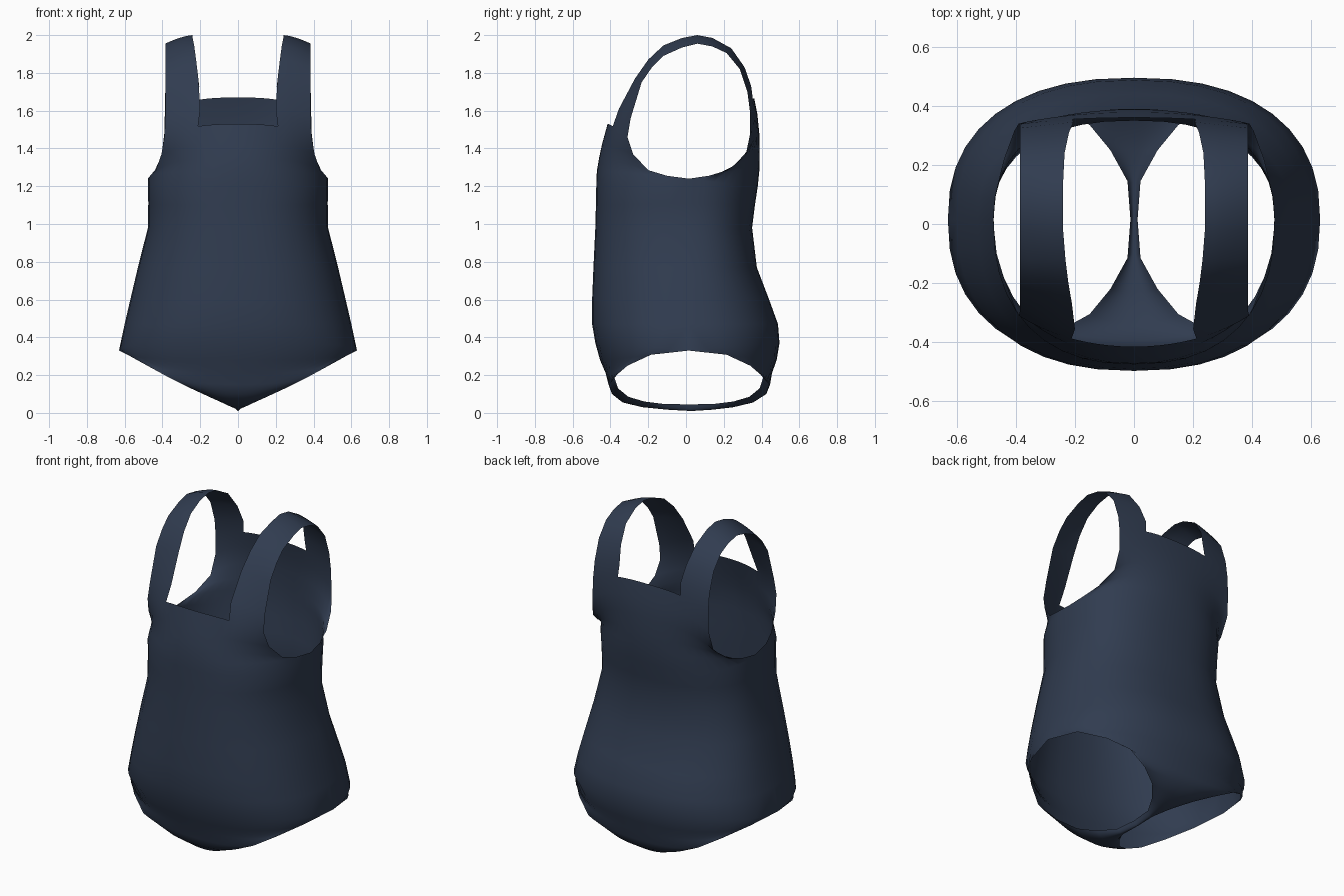
import bpy, bmesh
from math import sin, cos, radians

N, K = 10, 5          # columns per half panel, column where the strap begins
Y0 = 0.015            # y of the side seam

# lower body rows: front y, back y, centre z, edge x, edge y offset, edge z, arc angle
BODY = [
    (.03, .03, .010, .012, .00, .045, 40),
    (-.10, .14, .017, .022, .13, .047, 40),
    (-.23, .25, .030, .08, .235, .06, 40),
    (-.335, .355, .055, .15, .32, .085, 40),
    (-.392, .425, .10, .25, .375, .13, 42),
    (-.41, .445, .15, .37, .395, .19, 48),
    (-.425, .455, .21, .48, .325, .25, 58),
    (-.455, .48, .28, .585, .20, .308, 72),
    (-.48, .495, .37, .63, .00, .33, 90),
    (-.497, .487, .47, .60, .00, .47, 90),
    (-.497, .44, .60, .57, .00, .60, 90),
    (-.49, .375, .77, .53, .00, .77, 90),
    (-.48, .35, .98, .477, .00, .98, 90),
    (-.477, .365, 1.10, .475, .00, 1.11, 90),
    (-.475, .38, 1.20, .477, .00, 1.24, 90),
]
# chest rows along the armhole: centre y, centre z, edge x, edge y, edge z, arc angle
FRONT = [
    (-.472, 1.28, .465, -.10, 1.255, 76),
    (-.46, 1.35, .435, -.20, 1.285, 62),
    (-.445, 1.42, .405, -.28, 1.37, 52),
    (-.415, 1.53, .39, -.31, 1.46, 45),
]
BACK = [
    (.39, 1.30, .465, .12, 1.255, 76),
    (.39, 1.38, .44, .22, 1.285, 62),
    (.388, 1.48, .405, .315, 1.36, 52),
    (.378, 1.58, .39, .34, 1.48, 45),
    (.36, 1.67, .387, .338, 1.60, 45),
]
# strap rows: inner x, inner y, inner z, outer y, outer z
STRAP = [
    (.20, -.355, 1.61, -.293, 1.56), (.21, -.27, 1.77, -.235, 1.75),
    (.222, -.20, 1.87, -.18, 1.83), (.232, -.12, 1.945, -.12, 1.89),
    (.24, -.02, 1.985, -.02, 1.935), (.24, .06, 2.0, .06, 1.955),
    (.24, .14, 1.985, .14, 1.94), (.235, .24, 1.93, .215, 1.905),
    (.22, .31, 1.83, .285, 1.82), (.205, .345, 1.73, .325, 1.70),
]


def arc_row(bm, yc, zc, xe, ye, ze, ang):
    """Curved row from the centre line to the outer edge."""
    p = 1 - .15 * max(0, (ang - 45) / 45)
    m = radians(min(ang, 89.999))
    cm = cos(m) ** p if ang < 90 else 0
    row = []
    for i in range(N + 1):
        u = i / N
        a = m * u
        x = xe * (sin(a) / sin(m)) ** p
        w = (cos(a) ** p - cm) / (1 - cm) if i < N else 0
        row.append(bm.verts.new((x, ye + (yc - ye) * w, zc + (ze - zc) * u ** 2.5)))
    return row


def skin(bm, rows):
    for a, b in zip(rows, rows[1:]):
        for i in range(len(a) - 1):
            bm.faces.new((a[i], a[i + 1], b[i + 1], b[i]))


bm = bmesh.new()

# front and back panels
panels = []
for side, chest in ((-1, FRONT), (1, BACK)):
    rows = [arc_row(bm, r[0] if side < 0 else r[1], r[2], r[3], Y0 + side * r[4], r[5], r[6])
            for r in BODY]
    rows += [arc_row(bm, *r) for r in chest]
    skin(bm, rows)
    panels.append(rows)

# shoulder strap joining the two necklines
strap = [panels[0][-1][K:]]
for xi, yi, zi, yo, zo in STRAP:
    row = []
    for i in range(N - K + 1):
        t = i / (N - K)
        row.append(bm.verts.new((xi + (.385 - xi) * t, yi + (yo - yi) * t, zi + (zo - zi) * t ** 1.5)))
    strap.append(row)
strap.append(panels[1][-1][K:])
skin(bm, strap)

# weld side seams and crotch, then mirror to the other half
bmesh.ops.remove_doubles(bm, verts=bm.verts, dist=.0005)
geom = bm.verts[:] + bm.edges[:] + bm.faces[:]
bmesh.ops.mirror(bm, geom=geom, axis='X', merge_dist=.0005)
bmesh.ops.recalc_face_normals(bm, faces=bm.faces)
front = min(bm.faces, key=lambda f: f.calc_center_median().y)
if front.normal.y > 0:
    bmesh.ops.reverse_faces(bm, faces=bm.faces)
for f in bm.faces:
    f.smooth = True

me = bpy.data.meshes.new("swimsuit")
bm.to_mesh(me)
bm.free()
suit = bpy.data.objects.new("swimsuit", me)
bpy.context.collection.objects.link(suit)

# navy fabric
mat = bpy.data.materials.new("navy_fabric")
mat.diffuse_color = (.03, .045, .08, 1)
me.materials.append(mat)
